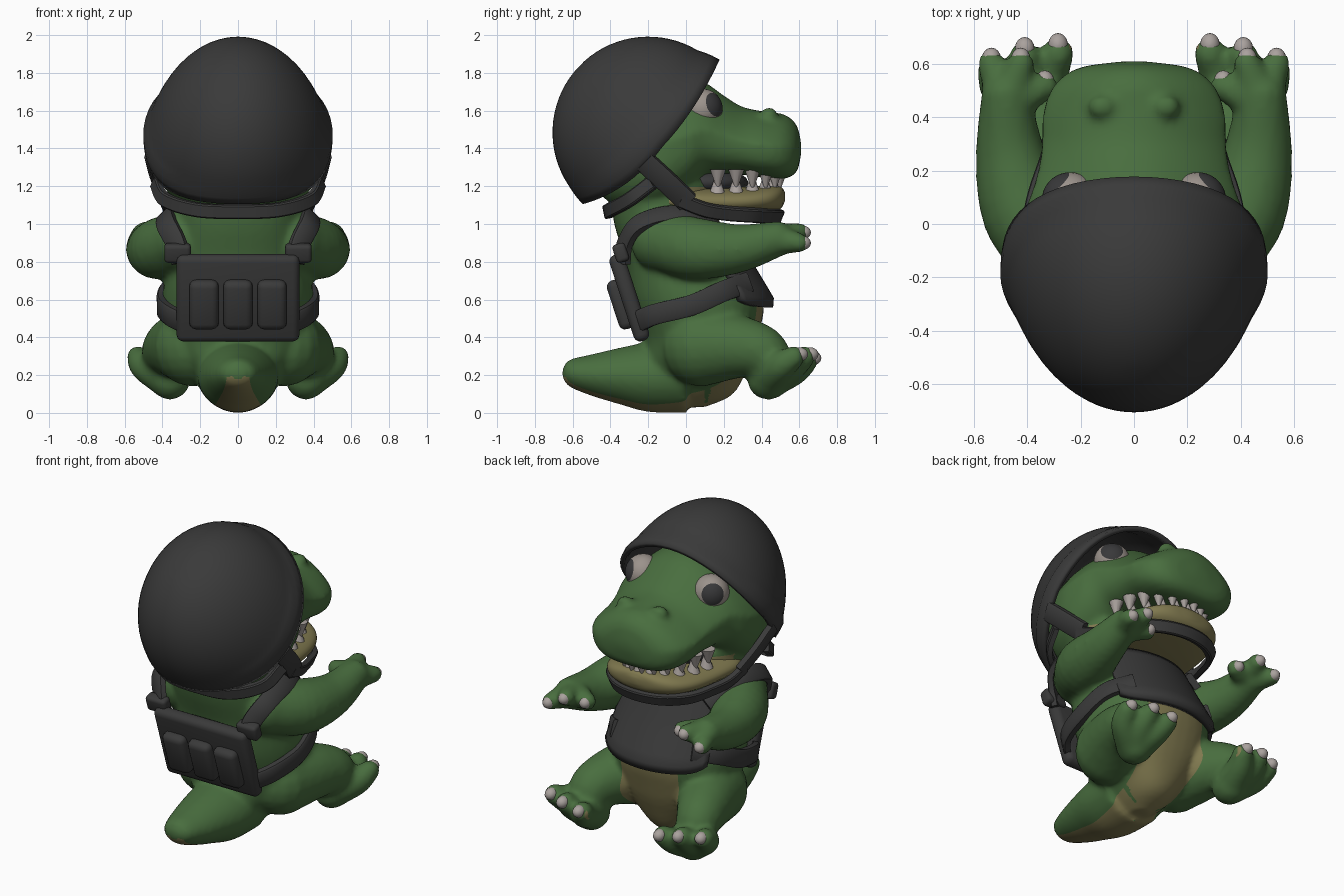
import bpy, bmesh, math
from mathutils import Vector, Matrix

if "Cube" in bpy.data.objects:
    bpy.data.objects.remove(bpy.data.objects["Cube"])

def material(name, rgb):
    m = bpy.data.materials.new(name)
    m.diffuse_color = (*rgb, 1)
    m.use_nodes = True
    m.node_tree.nodes["Principled BSDF"].inputs["Base Color"].default_value = m.diffuse_color
    return m

GREEN = material("skin green", (0.066, 0.155, 0.049))
TAN = material("belly tan", (0.215, 0.19, 0.078))
BLACK = material("gear black", (0.042, 0.042, 0.042))
WHITE = material("eye white", (0.33, 0.29, 0.26))
BONE = material("teeth and claws", (0.40, 0.36, 0.34))
DARK = material("pupil dark", (0.04, 0.04, 0.042))

def finish(name, bm, mats, angle=40, recalc=True):
    if recalc:
        bmesh.ops.recalc_face_normals(bm, faces=bm.faces)
    me = bpy.data.meshes.new(name)
    bm.to_mesh(me)
    bm.free()
    ob = bpy.data.objects.new(name, me)
    bpy.context.collection.objects.link(ob)
    for m in mats:
        me.materials.append(m)
    bpy.ops.object.select_all(action='DESELECT')
    ob.select_set(True)
    bpy.context.view_layer.objects.active = ob
    bpy.ops.object.shade_smooth_by_angle(angle=math.radians(angle))
    return ob

def skin_rings(bm, rings, cap=True):
    rows = [[bm.verts.new(p) for p in r] for r in rings]
    n = len(rows[0])
    for a, b in zip(rows, rows[1:]):
        for i in range(n):
            bm.faces.new((a[i], a[(i + 1) % n], b[(i + 1) % n], b[i]))
    if cap:
        bm.faces.new(rows[0][::-1])
        bm.faces.new(rows[-1])

def catmull(pts, steps=6):
    pts = [Vector(p) for p in pts]
    ext = [2 * pts[0] - pts[1]] + pts + [2 * pts[-1] - pts[-2]]
    out = []
    for a, b, c, d in zip(ext, ext[1:], ext[2:], ext[3:]):
        for k in range(steps):
            t = k / steps
            out.append(0.5 * (2 * b + (c - a) * t + (2 * a - 5 * b + 4 * c - d) * t * t
                              + (3 * b - a - 3 * c + d) * t ** 3))
    return out + [pts[-1]]

def loft(bm, profile, axis, taper=0, power=2.2, low_power=None, n=36):
    """profile rows: position on axis, centre on other axis, half width, half depth"""
    rings = []
    for pos, c, rx, rd in catmull(profile, 4):
        ring = []
        for i in range(n):
            a = 2 * math.pi * i / n
            e = 2 / (low_power if low_power and i > n / 2 else power)
            co, si = (math.copysign(abs(f(a)) ** e, f(a)) for f in (math.cos, math.sin))
            x, d = rx * co * (1 - taper * max(0, si)), c + rd * si
            ring.append((x, pos, d) if axis == 'y' else (x, d, pos))
        rings.append(ring)
    skin_rings(bm, rings)

def ball(bm, p, r, scale=(1, 1, 1), n=16, m=10):
    rings = []
    for j in range(m + 1):
        t = math.pi * (.02 + .96 * j / m)
        rings.append([(p[0] + r * scale[0] * math.sin(t) * math.cos(2 * math.pi * i / n),
                       p[1] + r * scale[1] * math.sin(t) * math.sin(2 * math.pi * i / n),
                       p[2] - r * scale[2] * math.cos(t)) for i in range(n)])
    skin_rings(bm, rings)

def limb(bm, pts, steps=5):
    for p in catmull(pts, steps):
        ball(bm, p, p[3])

BODY = [(0.03, 0, .06, .10), (0.1, .02, .15, .23), (0.25, .05, .28, .28), (0.4, .08, .37, .30),
        (0.6, .06, .40, .35), (0.8, -.015, .37, .305), (1.0, -.1, .34, .28), (1.22, -.12, .34, .29)]
TAIL = [(-.655, .21, .03, .02), (-.62, .21, .09, .07), (-.5, .2, .14, .11),
        (-.35, .195, .18, .15), (-.2, .19, .21, .185), (0, .2, .22, .2)]
HEAD = [(-.5, 1.4, .15, .2), (-.35, 1.42, .36, .34), (-.15, 1.43, .44, .36), (0, 1.47, .43, .31),
        (.1, 1.5, .39, .25), (.2, 1.47, .36, .21), (.3, 1.44, .345, .18), (.42, 1.42, .34, .175),
        (.52, 1.41, .30, .17), (.585, 1.4, .21, .125), (.61, 1.4, .05, .03)]
JAW = [(-.09, 1.12, .34, .07), (0, 1.12, .36, .085), (.2, 1.115, .335, .085), (.35, 1.12, .3, .08),
       (.45, 1.13, .24, .075), (.505, 1.14, .15, .055), (.525, 1.145, .03, .02)]
FINGERS = [(.535, .62, .90), (.425, .62, .955), (.335, .535, .92)]
TOES = [(.285, .66, .285), (.41, .645, .305), (.53, .59, .305)]

# skin: torso, tail, head and limbs fused into one smooth surface
bm = bmesh.new()
loft(bm, BODY, 'z')
loft(bm, TAIL, 'y', power=1.9)
loft(bm, HEAD, 'y', taper=.38, low_power=3)
for s in (-1, 1):
    limb(bm, [(s * .29, -.13, .91, .165), (s * .41, .05, .87, .165), (s * .465, .27, .87, .13),
              (s * .48, .48, .92, .095)])
    limb(bm, [(s * .24, .08, .35, .21), (s * .33, .28, .35, .165), (s * .38, .42, .31, .13),
              (s * .36, .44, .18, .11)])
    for x, y, z in FINGERS:
        limb(bm, [(s * .475, .46, .92, .085), (s * x, y - .02, z, .052)])
    for x, y, z in TOES:
        limb(bm, [(s * .36, .43, .175, .105), (s * (x * .7 + .12), y - .09, z - .06, .08),
                  (s * x, y - .02, z - .01, .06)])
    ball(bm, (s * .12, .44, 1.575), .045, (1.2, 1, 1))
skin = finish("skin", bm, [GREEN, TAN])
mod = skin.modifiers.new("fuse", 'REMESH')
mod.mode, mod.voxel_size = 'VOXEL', .018
mod = skin.modifiers.new("soften", 'SMOOTH')
mod.factor, mod.iterations = .5, 5
for m in ("fuse", "soften"):
    bpy.ops.object.modifier_apply(modifier=m)
# tan underside: a strip along belly and tail, and the throat
bm = bmesh.new()
bm.from_mesh(skin.data)
for s in (-1, 1):
    bmesh.ops.bisect_plane(bm, geom=bm.verts[:] + bm.edges[:] + bm.faces[:], dist=1e-4,
                           plane_co=(s * .15, 0, .1), plane_no=(1, -s * .14, 0))
bm.normal_update()
for f in bm.faces:
    f.smooth = True
    c, n = f.calc_center_median(), f.normal
    belly = c.z < .7 and abs(c.x) < .15 + .14 * c.y and (n.y > .2 if c.y > .1 else n.z < -.3)
    throat = .95 < c.z < 1.2 and -.02 < c.y < .3 and abs(c.x) < .4 and n.z < .2
    f.material_index = int(belly or throat)
bm.to_mesh(skin.data)
bm.free()

# lower jaw and dark mouth cavity
bm = bmesh.new()
loft(bm, JAW, 'y')
finish("lower_jaw", bm, [TAN], 60)
bm = bmesh.new()
ball(bm, (0, .1, 1.22), .2, (1.25, 1.15, .4))
finish("mouth_inside", bm, [DARK], 60)

# teeth along a U-shaped gum line
bm = bmesh.new()
for count, sign, rx, ry, z in ((12, 1, .28, .4, 1.24), (11, -1, .262, .375, 1.21)):
    for i in range(count):
        a = math.radians(-80 + 160 * i / (count - 1))
        m = Matrix.Translation((rx * math.sin(a), .1 + ry * math.cos(a), z))
        if sign > 0:
            m = m @ Matrix.Rotation(math.pi, 4, 'X')
        bmesh.ops.create_cone(bm, cap_ends=True, segments=10, radius1=.042, radius2=.008,
                              depth=.095, matrix=m)
finish("teeth", bm, [BONE], 60)

# claws
bm = bmesh.new()
for s in (-1, 1):
    for x, y, z in FINGERS:
        ball(bm, (s * x, y, z), .036, (1, 1.15, 1))
    for x, y, z in TOES:
        ball(bm, (s * x, y + .012, z + .005), .037, (1, 1.2, 1))
finish("claws", bm, [BONE], 60)

# eyes with pupil cap
for s, side in ((-1, "left"), (1, "right")):
    d = Vector((s * .62, .72, .26)).normalized()
    bm = bmesh.new()
    rot = Vector((0, 0, 1)).rotation_difference(d).to_matrix().to_4x4()
    bmesh.ops.create_uvsphere(bm, u_segments=28, v_segments=24, radius=.106,
                              matrix=Matrix.Translation((s * .24, .088, 1.61)) @ rot)
    bm.normal_update()
    for f in bm.faces:
        f.material_index = int(f.normal.dot(d) > math.cos(math.radians(41)))
    finish("eye_" + side, bm, [WHITE, DARK], 60)

# helmet: tilted egg-shaped dome with dipping sides and slight front brim
bm = bmesh.new()
up, fwd, side = Vector((0, -.726, .687)), Vector((0, .687, .726)), Vector((1, 0, 0))
centre, rings, N = Vector((0, -.2, 1.485)), [], 56
for k in range(1, 21):
    ring = []
    for i in range(N):
        a = 2 * math.pi * i / N
        ca, sa = math.cos(a), math.sin(a)
        t = k / 20 * math.radians(91 + (11 - 7 * min(0, ca)) * sa * sa)
        r = .507 * (1 + (.05 * max(0, ca) ** 2 + .015) * max(0, (k - 17) / 3))
        wide = .985 - .17 * math.sqrt(max(0, math.cos(t)))
        ring.append(centre + r * (math.cos(t) * up + math.sin(t) * (ca * fwd + wide * sa * side)))
    rings.append(ring)
skin_rings(bm, rings, cap=False)
bm.verts.ensure_lookup_table()
bm.faces.new([bm.verts[i] for i in range(N)])
helmet = finish("helmet", bm, [BLACK], 50)
mod = helmet.modifiers.new("thickness", 'SOLIDIFY')
mod.thickness, mod.offset = .03, -1

def strap(name, pts, width, thick, centre, mirror=True):
    """flat ribbon along a path, facing away from a centre point"""
    bm = bmesh.new()
    for s in ((-1, 1) if mirror else (1,)):
        path = catmull([(s * x, y, z) for x, y, z in pts])
        mid = Vector((s * centre[0], centre[1], centre[2]))
        rings = []
        for i, p in enumerate(path):
            t = (path[min(i + 1, len(path) - 1)] - path[max(i - 1, 0)]).normalized()
            w = t.cross(p - mid).normalized()
            n = w.cross(t)
            rings.append([p + w * a * width / 2 + n * b * thick / 2
                          for a, b in ((-1, -1), (1, -1), (1, .6), (.8, 1), (-.8, 1), (-1, .6))])
        skin_rings(bm, rings)
    return finish(name, bm, [BLACK], 40)

def symmetric(half):
    return half + [(-x, y, z) for x, y, z in half[-2::-1]]

# straps
strap("cheek_strap", [(.465, -.22, 1.33), (.435, -.1, 1.22), (.39, .01, 1.115)], .115, .04, (0, 0, 1.3))
strap("chin_strap", symmetric([(.40, -.03, 1.125), (.375, .1, 1.075), (.335, .22, 1.055),
                               (.28, .36, 1.045), (.16, .46, 1.04), (0, .495, 1.04)]),
      .075, .035, (0, .1, 1.2), False)
strap("neck_strap", symmetric([(.44, -.18, 1.22), (.39, -.3, 1.13), (.22, -.4, 1.075), (0, -.42, 1.065)]),
      .075, .035, (0, 0, 1.15), False)
strap("shoulder_strap", [(.30, -.34, .80), (.33, -.325, .9), (.38, -.255, 1.0), (.385, -.1, 1.05),
                         (.36, .05, 1.035), (.28, .2, .95)], .11, .04, (.1, -.05, .75))
strap("waist_strap", [(.27, -.28, .47), (.37, -.17, .52), (.41, .03, .57), (.38, .2, .645), (.27, .33, .69)],
      .11, .04, (0, .05, .58))

# chest plate: curved panel standing off the torso
def torso(z):
    for a, b in zip(BODY, BODY[1:]):
        if a[0] <= z <= b[0]:
            return Vector(a).lerp(Vector(b), (z - a[0]) / (b[0] - a[0]))

bm = bmesh.new()
rows = []
for j in range(11):
    row = []
    for i in range(25):
        u = i / 12 - 1
        low = .56 + .04 * abs(u) ** 6
        z = low + (.99 - low) * j / 10
        _, cy, rx, ry = torso(z)
        a = u * math.radians(54)
        row.append(bm.verts.new(((rx + .03) * math.sin(a), cy + (ry + .035) * math.cos(a), z)))
    rows.append(row)
for a, b in zip(rows, rows[1:]):
    for i in range(24):
        bm.faces.new((a[i + 1], a[i], b[i], b[i + 1]))
plate = finish("chest_plate", bm, [BLACK], 50, recalc=False)
mod = plate.modifiers.new("thickness", 'SOLIDIFY')
mod.thickness, mod.offset = .045, 0

# back plate, pouches and buckles
tilt = Matrix.Translation((0, -.3, .61)) @ Matrix.Rotation(math.radians(18), 4, 'X')
def block(name, loc, size, bevel):
    bm = bmesh.new()
    bmesh.ops.create_cube(bm, size=1, matrix=tilt @ Matrix.Translation(loc) @ Matrix.Diagonal((*size, 1)))
    bmesh.ops.bevel(bm, geom=bm.edges[:], offset=bevel, segments=3, profile=.5, affect='EDGES')
    return finish(name, bm, [BLACK], 40)

block("back_plate", (0, 0, 0), (.65, .085, .48), .035)
for i in (-1, 0, 1):
    block("back_pouch", (i * .18, -.055, -.02), (.155, .085, .27), .035)
for s in (-1, 1):
    block("strap_buckle", (s * .32, .03, .24), (.14, .07, .1), .02)
